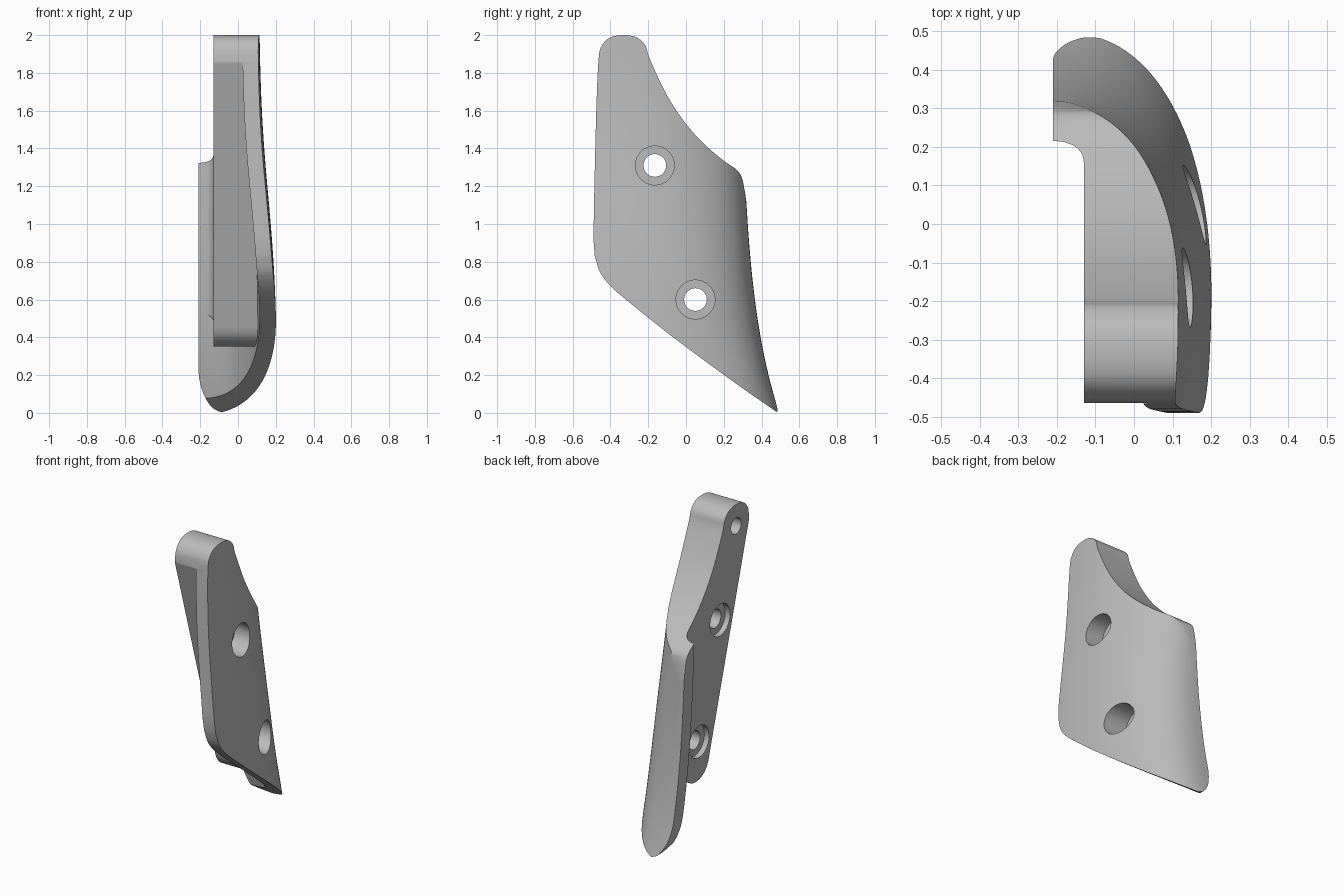
import bpy, bmesh, math
from mathutils import Vector

if "Cube" in bpy.data.objects:
    bpy.data.objects.remove(bpy.data.objects["Cube"])

grey = bpy.data.materials.new("plain grey")
grey.use_nodes = True
grey.diffuse_color = (0.5, 0.5, 0.5, 1)
grey.node_tree.nodes["Principled BSDF"].inputs["Base Color"].default_value = (0.5, 0.5, 0.5, 1)


def loft(name, rings):
    """Closed solid through rings of equal point count, capped at both ends."""
    bm = bmesh.new()
    rows = [[bm.verts.new(p) for p in ring] for ring in rings]
    n = len(rows[0])
    for a, b in zip(rows, rows[1:]):
        for i in range(n):
            j = (i + 1) % n
            bm.faces.new((a[i], a[j], b[j], b[i]))
    bm.faces.new(rows[0][::-1])
    bm.faces.new(rows[-1])
    bmesh.ops.recalc_face_normals(bm, faces=bm.faces)
    mesh = bpy.data.meshes.new(name)
    bm.to_mesh(mesh)
    bm.free()
    mesh.materials.append(grey)
    obj = bpy.data.objects.new(name, mesh)
    bpy.context.collection.objects.link(obj)
    return obj


def prism_x(name, pts, x0, x1):
    return loft(name, [[(x, y, z) for y, z in pts] for x in (x0, x1)])


def bore(name, y, z, r, x0, x1):
    ring = [(y + r * math.cos(k * math.tau / 48), z + r * math.sin(k * math.tau / 48)) for k in range(48)]
    return prism_x(name, ring, x0, x1)


def combine(target, tool, op):
    mod = target.modifiers.new(op, 'BOOLEAN')
    mod.operation, mod.object, mod.solver = op, tool, 'EXACT'
    bpy.context.view_layer.objects.active = target
    bpy.ops.object.modifier_apply(modifier=mod.name)
    bpy.data.objects.remove(tool)


def spline(pts, steps=5):
    """Catmull-Rom curve through the points."""
    p = [Vector(q) for q in pts]
    p = [2 * p[0] - p[1]] + p + [2 * p[-1] - p[-2]]
    out = []
    for a, b, c, d in zip(p, p[1:], p[2:], p[3:]):
        for k in range(steps):
            t = k / steps
            out.append(0.5 * (2 * b + (c - a) * t + (2 * a - 5 * b + 4 * c - d) * t * t
                              + (3 * b - a - 3 * c + d) * t ** 3))
    return [tuple(q) for q in out + [p[-2]]]


# Curved outer wall: quarter superellipse that widens towards the bottom
YC, XC = -0.25, -0.21


def depth(z):
    return 0.535 + 0.21 * math.exp(-z / 0.62)


def wall(z, inset, t0=-0.75, t1=math.pi / 2, n=44):
    a = 0.11 + 0.1 / (1 + math.exp(3.6 * (z - 1.15))) - XC - inset
    b = depth(z) - inset * 1.1
    e = 2 / (2.0 + 0.6 * min(1, max(0, (1.4 - z) / 1.2)))
    pts = []
    for k in range(n + 1):
        t = t0 + (t1 - t0) * k / n
        s, c = math.sin(t), max(0, math.cos(t))
        y = YC + (b * s ** e if s > 0 else -0.9 * (-s) ** e)
        pts.append((XC + a * c ** e, y, z))
    return pts


levels = [-0.1 + 2.2 * k / 44 for k in range(45)]
plate = loft("curved_guard_plate", [wall(z, 0) + wall(z, 0.086)[::-1] for z in levels])


# Mounting core: flat inner face with a fillet running into the wall
def core_ring(z):
    yb = YC + depth(z) - 0.15
    fillet = [(-0.18 + 0.05 * math.cos(t), yb + 0.05 * math.sin(t), z)
              for t in [k * math.pi / 16 for k in range(8)]]
    return ([(-0.13, -0.75, z)] + fillet + [(-0.2, yb + 0.061, z)]
            + wall(z, 0.04, -0.75, 1.45)[::-1])


core = loft("mounting_core", [core_ring(z) for z in levels])
cy, cz, r = 0.083, 0.485, 0.135
bottom = [(cy + r * math.cos(t), cz + r * math.sin(t))
          for t in [math.radians(197 + k * 158 / 16) for k in range(17)]]
core_outline = [(-0.551, 2.15)] + bottom + [(0.25, 0.5), (0.4, 0.6), (0.7, 0.7), (0.7, 2.15)]
combine(core, prism_x("core_cutter", core_outline, -0.5, 0.5), 'INTERSECT')
combine(plate, core, 'UNION')

# Side outline of the whole part
upper = spline([(-0.49, 0.92), (-0.485, 1.2), (-0.475, 1.6), (-0.463, 1.87), (-0.445, 1.945),
                (-0.4, 1.988), (-0.33, 2.0), (-0.262, 1.988), (-0.215, 1.945), (-0.19, 1.87),
                (-0.1, 1.68), (0, 1.53), (0.1, 1.42), (0.2, 1.335), (0.265, 1.29),
                (0.294, 1.25), (0.31, 1.18), (0.325, 1.08)])
lower = spline([(0.487, 0), (0.3, 0.13), (0.1, 0.275), (-0.1, 0.425), (-0.3, 0.585),
                (-0.4, 0.672), (-0.455, 0.745), (-0.483, 0.83)])
outline = upper + [(0.7, 1.0), (0.7, 0.0)] + lower
combine(plate, prism_x("outline_cutter", outline, -0.6, 0.6), 'INTERSECT')

# Rounded lower corner of the rear flange
corner = spline([(-0.212, 0.26), (-0.203, 0.17), (-0.178, 0.09), (-0.135, 0.027), (-0.08, -0.001)]) \
    + [(0, -0.1), (-0.4, -0.1), (-0.4, 0.26)]
combine(plate, loft("corner_cutter", [[(x, y, z) for x, z in corner] for y in (0.3, 0.7)]), 'DIFFERENCE')

# Two counterbored bolt holes and a blind pin hole
for y, z in ((-0.165, 1.31), (0.05, 0.6)):
    combine(plate, bore("bolt_hole", y, z, 0.06, -0.4, 0.4), 'DIFFERENCE')
    combine(plate, bore("outer_counterbore", y, z, 0.103, 0.02, 0.4), 'DIFFERENCE')
    combine(plate, bore("inner_counterbore", y, z, 0.103, -0.4, -0.095), 'DIFFERENCE')
combine(plate, bore("pin_hole", -0.33, 1.86, 0.052, -0.4, 0.0), 'DIFFERENCE')

bpy.ops.object.select_all(action='DESELECT')
plate.select_set(True)
bpy.context.view_layer.objects.active = plate
bpy.ops.object.shade_smooth_by_angle(angle=math.radians(30))
